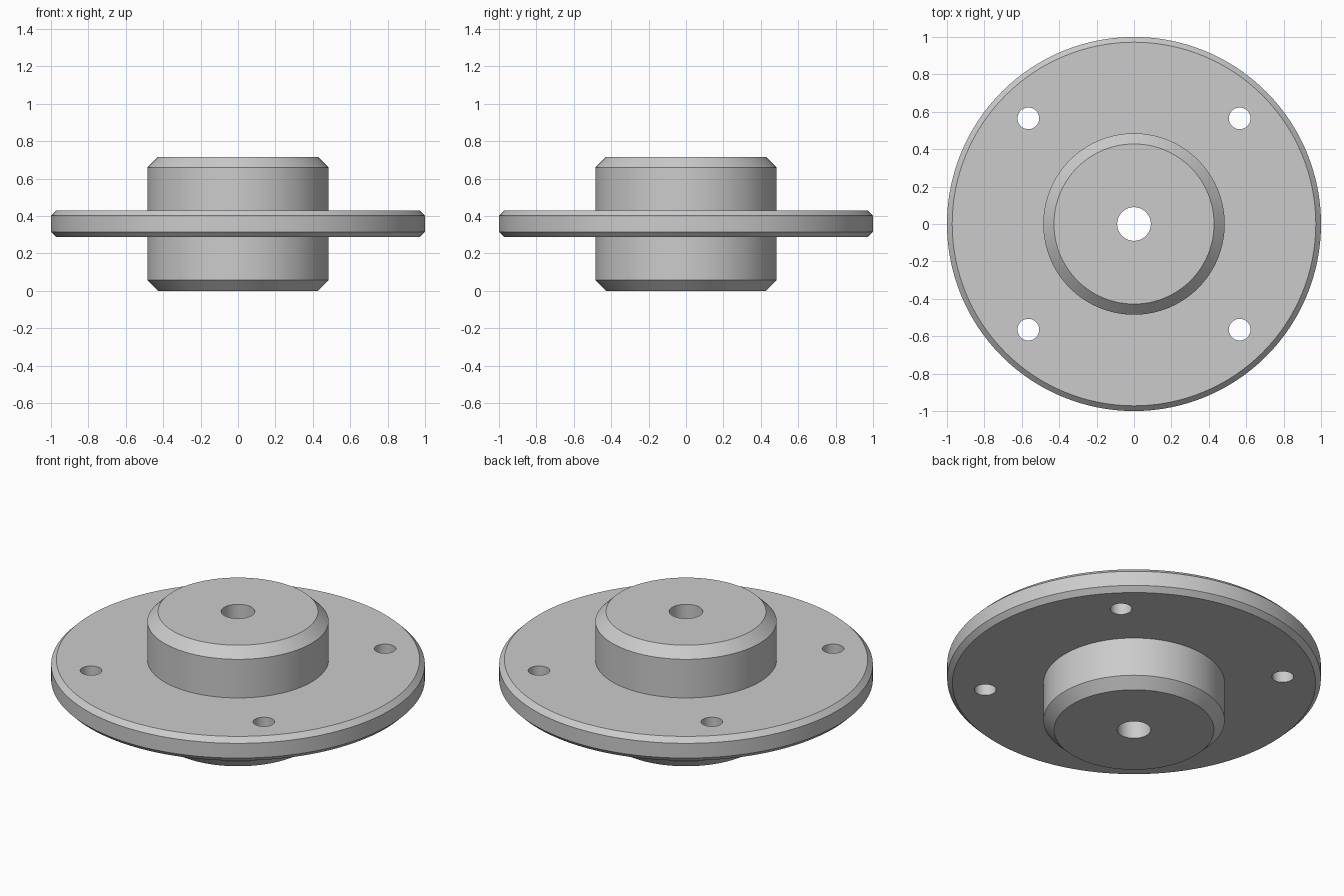
import bpy
import bmesh
import math
from mathutils import Matrix

cube = bpy.data.objects.get("Cube")
if cube:
    bpy.data.objects.remove(cube, do_unlink=True)

# Dimensions
SEGMENTS = 128
HEIGHT = 0.715
HUB_R, HUB_CHAMFER = 0.485, 0.057
FLANGE_R, FLANGE_CHAMFER = 1.0, 0.028
FLANGE_LOW, FLANGE_HIGH = 0.287, 0.43
BORE_R = 0.09
BOLT_R, BOLT_OFFSET = 0.058, 0.565

# Plain grey metal
grey = bpy.data.materials.new("grey_metal")
grey.use_nodes = True
colour = (0.6, 0.6, 0.6, 1.0)
grey.diffuse_color = colour
grey.node_tree.nodes["Principled BSDF"].inputs["Base Color"].default_value = colour


def add_object(name, bm):
    bmesh.ops.recalc_face_normals(bm, faces=bm.faces)
    mesh = bpy.data.meshes.new(name)
    bm.to_mesh(mesh)
    bm.free()
    mesh.materials.append(grey)
    obj = bpy.data.objects.new(name, mesh)
    bpy.context.collection.objects.link(obj)
    return obj


def lathe(name, profile):
    """Revolve a closed (radius, z) profile around the z axis."""
    bm = bmesh.new()
    rings = []
    for i in range(SEGMENTS):
        a = math.tau * i / SEGMENTS
        rings.append([bm.verts.new((r * math.cos(a), r * math.sin(a), z))
                      for r, z in profile])
    n = len(profile)
    for i, ring in enumerate(rings):
        after = rings[(i + 1) % SEGMENTS]
        for j in range(n):
            k = (j + 1) % n
            bm.faces.new((ring[j], after[j], after[k], ring[k]))
    return add_object(name, bm)


# Hub with chamfered ends, flange disc and central bore in one section
flange_hub = lathe("flanged_hub", [
    (BORE_R, 0),
    (HUB_R - HUB_CHAMFER, 0),
    (HUB_R, HUB_CHAMFER),
    (HUB_R, FLANGE_LOW),
    (FLANGE_R - FLANGE_CHAMFER, FLANGE_LOW),
    (FLANGE_R, FLANGE_LOW + FLANGE_CHAMFER),
    (FLANGE_R, FLANGE_HIGH - FLANGE_CHAMFER),
    (FLANGE_R - FLANGE_CHAMFER, FLANGE_HIGH),
    (HUB_R, FLANGE_HIGH),
    (HUB_R, HEIGHT - HUB_CHAMFER),
    (HUB_R - HUB_CHAMFER, HEIGHT),
    (BORE_R, HEIGHT),
])

# Four bolt holes through the flange
bm = bmesh.new()
for sx in (-1, 1):
    for sy in (-1, 1):
        place = Matrix.Translation((sx * BOLT_OFFSET, sy * BOLT_OFFSET, HEIGHT / 2))
        bmesh.ops.create_cone(bm, cap_ends=True, segments=48, radius1=BOLT_R,
                              radius2=BOLT_R, depth=0.5, matrix=place)
cutter = add_object("bolt_hole_cutter", bm)
cutter.hide_render = True

cut = flange_hub.modifiers.new("bolt_holes", "BOOLEAN")
cut.operation = "DIFFERENCE"
cut.solver = "EXACT"
cut.object = cutter

bpy.ops.object.select_all(action="DESELECT")
flange_hub.select_set(True)
bpy.context.view_layer.objects.active = flange_hub
bpy.ops.object.modifier_apply(modifier=cut.name)
bpy.data.objects.remove(cutter, do_unlink=True)

# Smooth round walls, crisp chamfer edges
bpy.ops.object.shade_smooth_by_angle(angle=math.radians(30))
